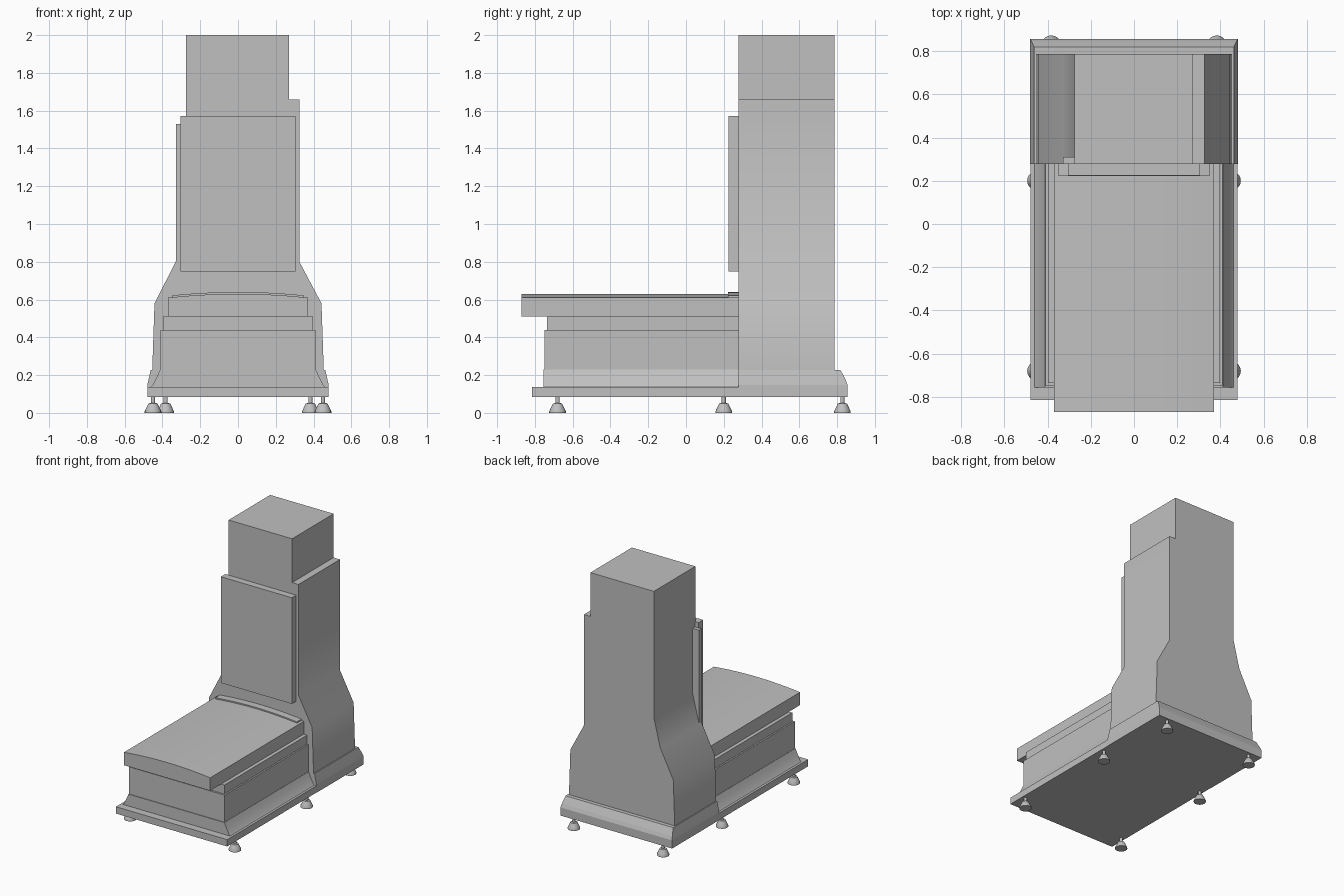
import bpy, bmesh, math

if "Cube" in bpy.data.objects:
    bpy.data.objects.remove(bpy.data.objects["Cube"], do_unlink=True)


def material(name, value):
    m = bpy.data.materials.new(name)
    m.use_nodes = True
    m.diffuse_color = (value, value, value, 1)
    m.node_tree.nodes["Principled BSDF"].inputs["Base Color"].default_value = m.diffuse_color
    return m


grey = material("painted grey", 0.53)


def loft(name, rings, smooth=0):
    """Join matching rings of points into a closed solid."""
    bm = bmesh.new()
    loops = [[bm.verts.new(p) for p in ring] for ring in rings]
    n = len(loops[0])
    bm.faces.new(loops[0])
    bm.faces.new(loops[-1])
    for a, b in zip(loops, loops[1:]):
        for i in range(n):
            j = (i + 1) % n
            bm.faces.new((a[i], a[j], b[j], b[i]))
    bmesh.ops.recalc_face_normals(bm, faces=bm.faces)
    mesh = bpy.data.meshes.new(name)
    bm.to_mesh(mesh)
    bm.free()
    mesh.materials.append(grey)
    ob = bpy.data.objects.new(name, mesh)
    bpy.context.collection.objects.link(ob)
    if smooth:
        bpy.ops.object.select_all(action='DESELECT')
        ob.select_set(True)
        bpy.context.view_layer.objects.active = ob
        bpy.ops.object.shade_smooth_by_angle(angle=math.radians(smooth))
    return ob


def rect(x, y0, y1, z):
    return [(-x, y0, z), (x, y0, z), (x, y1, z), (-x, y1, z)]


def box(name, x0, x1, y0, y1, z0, z1):
    return loft(name, [[(x0, y0, z), (x1, y0, z), (x1, y1, z), (x0, y1, z)] for z in (z0, z1)])


def extrude(name, outline, y0, y1, smooth=0):
    return loft(name, [[(x, y, z) for x, z in outline] for y in (y0, y1)], smooth)


def arch(half, edge, rise, steps=12):
    """Shallow crowned line from right to left."""
    return [(half * t, edge + rise * (1 - t * t))
            for t in (1 - 2 * i / steps for i in range(steps + 1))]


# Base plinth and flared skirt under the bed
box("base_plate", -0.478, 0.478, -0.815, 0.28, 0.085, 0.138)
loft("bed_skirt", [rect(x, -0.755, 0.3, z) for x, z in
                   ((0.46, 0.138), (0.45, 0.15), (0.425, 0.2), (0.412, 0.23))], 25)

# Stepped bed body
box("bed_body", -0.41, 0.41, -0.75, 0.3, 0.23, 0.44)
box("bed_upper_body", -0.398, 0.398, -0.735, 0.3, 0.44, 0.51)

# Crowned table top and the raised bar at its rear
extrude("table_top", [(-0.37, 0.51), (0.37, 0.51)] + arch(0.37, 0.61, 0.02), -0.87, 0.3, 25)
extrude("table_rear_bar", [(-0.35, 0.6), (0.35, 0.6)] + arch(0.35, 0.622, 0.018), 0.222, 0.3, 25)

# Column base with rolled rear edge
loft("column_base", [rect(x, 0.278, y, z) for x, y, z in
                     ((0.48, 0.856, 0.085), (0.48, 0.856, 0.148), (0.474, 0.845, 0.175),
                      (0.462, 0.818, 0.228), (0.455, 0.79, 0.228))])

# Column with flared foot and a stepped right shoulder
column = [(-0.455, 0.2), (0.455, 0.2), (0.442, 0.58), (0.325, 0.8), (0.325, 1.66),
          (0.27, 1.66), (0.27, 2.0), (-0.275, 2.0), (-0.275, 1.02), (-0.33, 0.8), (-0.442, 0.58)]
extrude("column", column, 0.278, 0.787, 32)

# Cover strip on the column and the front panel
box("side_strip", -0.328, -0.27, 0.278, 0.31, 0.78, 1.53)
box("front_panel", -0.305, 0.305, 0.225, 0.28, 0.748, 1.572)

# Levelling feet: flared pad and thin stem
foot = ((0.044, 0), (0.044, 0.008), (0.036, 0.025), (0.024, 0.05), (0.011, 0.052), (0.011, 0.09))
for row, x, y in (("front", 0.45, -0.68), ("middle", 0.45, 0.2), ("rear", 0.383, 0.828)):
    for side, label in ((1, "left"), (-1, "right")):
        rings = [[(side * x + r * math.cos(a), y + r * math.sin(a), z)
                  for a in (math.tau * i / 20 for i in range(20))] for r, z in foot]
        loft(f"{row}_{label}_foot", rings, 35)
